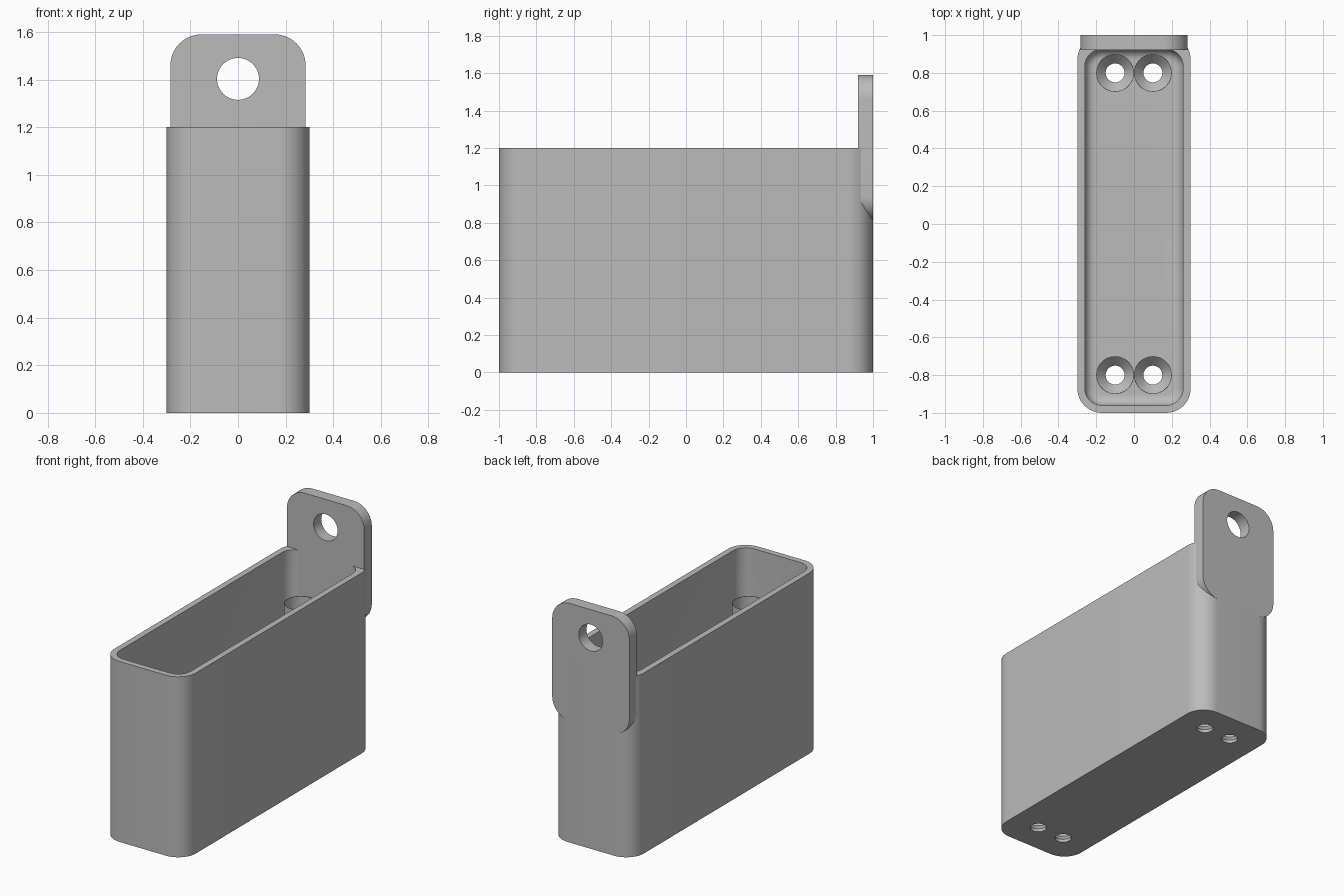
import bpy, bmesh, math
from mathutils import Vector

if "Cube" in bpy.data.objects:
    bpy.data.objects.remove(bpy.data.objects["Cube"], do_unlink=True)

grey = bpy.data.materials.new("plain grey")
grey.use_nodes = True
grey.diffuse_color = (0.5, 0.5, 0.5, 1)
grey.node_tree.nodes["Principled BSDF"].inputs["Base Color"].default_value = (0.5, 0.5, 0.5, 1)


def rounded_rect(x0, x1, y0, y1, r, steps=12):
    """Counter-clockwise outline with rounded corners."""
    pts = []
    centres = [(x1 - r, y1 - r), (x0 + r, y1 - r), (x0 + r, y0 + r), (x1 - r, y0 + r)]
    for q, (cx, cy) in enumerate(centres):
        for i in range(steps + 1):
            a = (q + i / steps) * math.pi / 2
            pts.append((cx + r * math.cos(a), cy + r * math.sin(a)))
    return pts


def circle(cx, cy, r, n=48):
    return [(cx + r * math.cos(2 * math.pi * i / n),
             cy + r * math.sin(2 * math.pi * i / n)) for i in range(n)]


def loft(name, rings, closed=False):
    """Skin a stack of equal rings; cap the ends, or join last to first."""
    bm = bmesh.new()
    loops = [[bm.verts.new(p) for p in ring] for ring in rings]
    pairs = list(zip(loops, loops[1:]))
    if closed:
        pairs.append((loops[-1], loops[0]))
    for a, b in pairs:
        for i in range(len(a)):
            j = (i + 1) % len(a)
            bm.faces.new((a[i], a[j], b[j], b[i]))
    if not closed:
        bm.faces.new(loops[0])
        bm.faces.new(loops[-1])
    bmesh.ops.recalc_face_normals(bm, faces=bm.faces)
    mesh = bpy.data.meshes.new(name)
    bm.to_mesh(mesh)
    bm.free()
    mesh.materials.append(grey)
    ob = bpy.data.objects.new(name, mesh)
    bpy.context.collection.objects.link(ob)
    return ob


def flat(outline, z):
    return [Vector((x, y, z)) for x, y in outline]


def upright(outline, y):
    return [Vector((x, y, z)) for x, z in outline]


def activate(ob):
    bpy.ops.object.select_all(action='DESELECT')
    ob.select_set(True)
    bpy.context.view_layer.objects.active = ob


def cut(target, cutter):
    cutter.hide_render = True
    mod = target.modifiers.new("cut", 'BOOLEAN')
    mod.operation = 'DIFFERENCE'
    mod.solver = 'EXACT'
    mod.object = cutter
    activate(target)
    bpy.ops.object.modifier_apply(modifier=mod.name)
    bpy.data.objects.remove(cutter, do_unlink=True)


def smooth(ob):
    activate(ob)
    bpy.ops.object.shade_smooth_by_angle(angle=math.radians(30))


HEIGHT, FLOOR, FILLET = 1.2, 0.07, 0.055

# Outer box
outline = rounded_rect(-0.3, 0.3, -1, 1, 0.13)
box = loft("box", [flat(outline, 0), flat(outline, HEIGHT)])

# Cavity with a filleted floor edge
rings = []
for i in range(9):
    a = i / 8 * math.pi / 2
    inset = FILLET * (1 - math.sin(a))
    rings.append(flat(rounded_rect(-0.26 + inset, 0.26 - inset, -0.96 + inset,
                                   0.925 - inset, 0.09 - inset),
                      FLOOR + FILLET * (1 - math.cos(a))))
rings.append(flat(rounded_rect(-0.26, 0.26, -0.96, 0.925, 0.09), HEIGHT + 0.1))
cut(box, loft("cavity_cutter", rings))

# Countersunk floor holes, each with a thin sleeve standing around it
for x in (-0.1, 0.1):
    for y in (-0.8, 0.8):
        sections = [(0.05, -0.1), (0.05, 0.02), (0.097, FLOOR), (0.097, FLOOR + 0.02)]
        cut(box, loft("hole_cutter", [flat(circle(x, y, r), z) for r, z in sections]))
        wall = [(0.1, FLOOR - 0.01), (0.1, 0.92), (0.097, 0.92), (0.097, FLOOR - 0.01)]
        smooth(loft("hole_sleeve", [flat(circle(x, y, r), z) for r, z in wall], closed=True))
smooth(box)

# Hanging tab with a round hole
outline = rounded_rect(-0.284, 0.284, 0.81, 1.59, 0.13)
tab = loft("hanging_tab", [upright(outline, 0.92), upright(outline, 1.0)])
hole = circle(0, 1.403, 0.088)
cut(tab, loft("tab_hole_cutter", [upright(hole, 0.8), upright(hole, 1.1)]))
smooth(tab)
